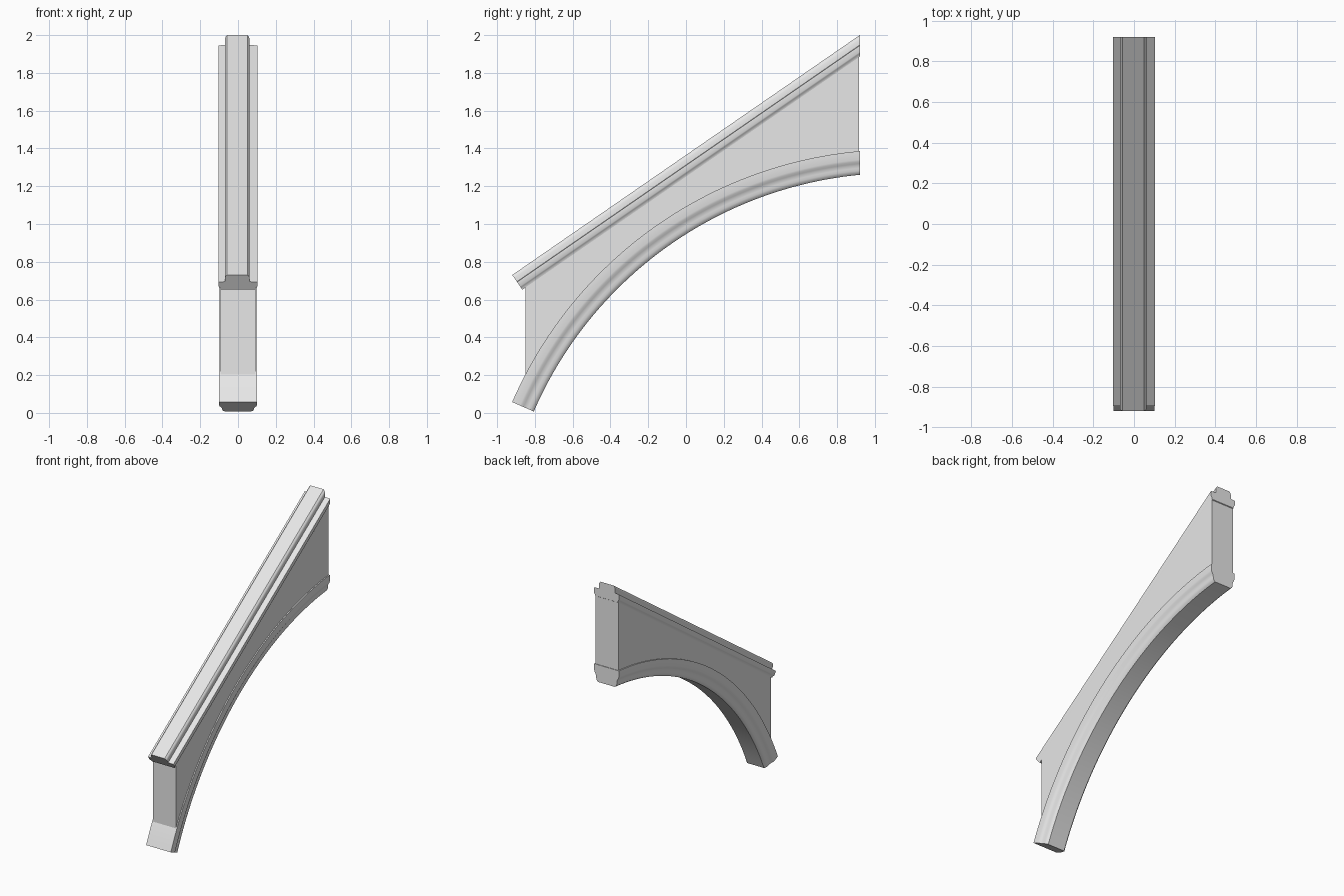
import bpy, bmesh, math

if "Cube" in bpy.data.objects:
    bpy.data.objects.remove(bpy.data.objects["Cube"], do_unlink=True)

stone = bpy.data.materials.new("grey stone")
stone.use_nodes = True
GREY = (0.8, 0.8, 0.8, 1)
stone.diffuse_color = GREY
stone.node_tree.nodes["Principled BSDF"].inputs["Base Color"].default_value = GREY

BACK = 0.92                      # plane of the wall end
CENTRE = (1.12, -0.83)           # centre of the arch
OUTER = 2.225                    # radius of the arch's upper edge
SLOPE = math.atan2(1.27, 1.84)   # pitch of the coping


def loft(name, rings, angle=35):
    """Skin a row of matching closed rings and cap both ends."""
    bm = bmesh.new()
    rows = [[bm.verts.new(p) for p in ring] for ring in rings]
    n = len(rows[0])
    for a, b in zip(rows, rows[1:]):
        for i in range(n):
            j = (i + 1) % n
            bm.faces.new((a[i], a[j], b[j], b[i]))
    bm.faces.new(rows[0])
    bm.faces.new(rows[-1])
    bmesh.ops.recalc_face_normals(bm, faces=bm.faces[:])
    mesh = bpy.data.meshes.new(name)
    bm.to_mesh(mesh)
    bm.free()
    mesh.materials.append(stone)
    obj = bpy.data.objects.new(name, mesh)
    bpy.context.collection.objects.link(obj)
    bpy.ops.object.select_all(action="DESELECT")
    obj.select_set(True)
    bpy.context.view_layer.objects.active = obj
    bpy.ops.object.shade_smooth_by_angle(angle=math.radians(angle))


def mirrored(half):
    """Close a half profile of (half width, depth) across x = 0."""
    return half + [(-x, d) for x, d in reversed(half)]


def arc_point(radius, t):
    """Point at fraction t along the arch, ending on the wall plane."""
    start = math.radians(156.5)
    end = math.acos((BACK - CENTRE[0]) / radius)
    a = start + (end - start) * t
    return CENTRE[0] + radius * math.cos(a), CENTRE[1] + radius * math.sin(a)


# Sloping coping: square-cut at the foot, plumb-cut at the wall
coping = mirrored([(0.053, 0), (0.062, 0.008), (0.065, 0.018), (0.065, 0.043),
                   (0.103, 0.045), (0.103, 0.073), (0.099, 0.079),
                   (0.094, 0.085), (0.092, 0.094)])


def coping_ring(at_wall):
    ring = []
    for x, d in coping:
        if abs(x) < 0.07:
            x -= 0.004
        y = BACK if at_wall else -0.92 + d * math.sin(SLOPE)
        z = 2.0 - d / math.cos(SLOPE) - (BACK - y) * math.tan(SLOPE)
        ring.append((x, y, z))
    return ring


loft("sloping_coping", [coping_ring(False), coping_ring(True)])

# Curved arch rib with a moulded underside
rib = mirrored([(0.1, 0), (0.1, 0.045), (0.097, 0.056), (0.091, 0.066),
                (0.086, 0.077), (0.084, 0.09), (0.083, 0.103),
                (0.078, 0.116), (0.068, 0.125)])
STEPS = 48
loft("arch_rib", [[(x, *arc_point(OUTER - d, i / STEPS)) for x, d in rib]
                  for i in range(STEPS + 1)], 40)

# Flat web wall filling the space between rib and coping
WEB, FRONT, WALL = 0.092, -0.85, 0.915
web_rings = []
for i in range(STEPS + 1):
    y = FRONT + (WALL - FRONT) * i / STEPS
    low = CENTRE[1] + math.sqrt((OUTER - 0.04) ** 2 - (y - CENTRE[0]) ** 2)
    high = 1.92 - (BACK - y) * math.tan(SLOPE)
    web_rings.append([(-WEB, y, low), (WEB, y, low), (WEB, y, high), (-WEB, y, high)])
loft("web_wall", web_rings, 30)
